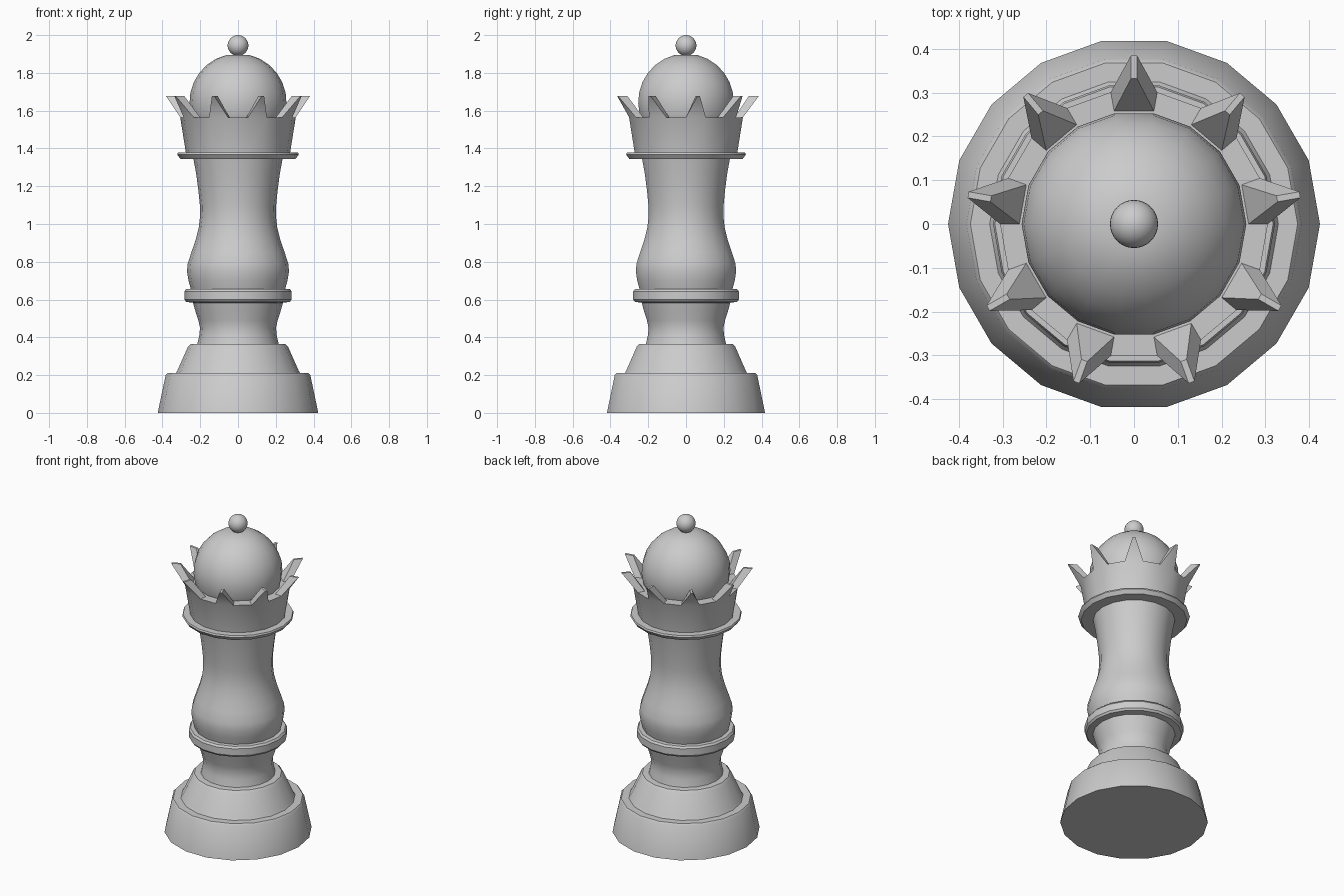
import bpy, bmesh, math
from mathutils import Vector

if "Cube" in bpy.data.objects:
    bpy.data.objects.remove(bpy.data.objects["Cube"])

SIDES = 18


def finish(name, bm):
    bmesh.ops.recalc_face_normals(bm, faces=bm.faces)
    me = bpy.data.meshes.new(name)
    bm.to_mesh(me)
    bm.free()
    ob = bpy.data.objects.new(name, me)
    bpy.context.collection.objects.link(ob)
    bpy.ops.object.select_all(action='DESELECT')
    ob.select_set(True)
    bpy.context.view_layer.objects.active = ob
    bpy.ops.object.shade_smooth_by_angle(angle=math.radians(30))
    return ob


def lathe(profile, cap_bottom=False, cap_top=False):
    """Turn a (radius, z) profile into an 18-sided surface."""
    bm = bmesh.new()
    rings = []
    for r, z in profile:
        rings.append([bm.verts.new((r * math.cos(2 * math.pi * i / SIDES),
                                    r * math.sin(2 * math.pi * i / SIDES), z))
                      for i in range(SIDES)])
    for a, b in zip(rings, rings[1:]):
        for i in range(SIDES):
            j = (i + 1) % SIDES
            bm.faces.new((a[i], a[j], b[j], b[i]))
    if cap_bottom:
        bm.faces.new(rings[0][::-1])
    if cap_top:
        bm.faces.new(rings[-1])
    # consistent outward winding for open shells
    me_ok = bm
    return me_ok


# Stepped foot
finish("base", lathe([(0.425, 0), (0.383, 0.2), (0.374, 0.21), (0.33, 0.21),
                      (0.322, 0.222), (0.265, 0.35), (0.252, 0.364), (0.215, 0.366)],
                     cap_bottom=True))

# Waisted neck
finish("neck", lathe([(0.215, 0.366), (0.205, 0.41), (0.201, 0.45), (0.21, 0.49),
                      (0.226, 0.54), (0.238, 0.583)]))

# Collar ring
finish("collar", lathe([(0.238, 0.583), (0.275, 0.588), (0.284, 0.6), (0.284, 0.643),
                        (0.275, 0.655), (0.25, 0.656)]))

# Bulging stem
finish("stem", lathe([(0.25, 0.656), (0.262, 0.7), (0.27, 0.75), (0.266, 0.79),
                      (0.247, 0.85), (0.226, 0.91), (0.208, 0.98), (0.201, 1.04),
                      (0.202, 1.1), (0.21, 1.18), (0.222, 1.27), (0.236, 1.345)]))

# Thin flange under the crown
finish("flange", lathe([(0.236, 1.345), (0.305, 1.345), (0.322, 1.368),
                        (0.318, 1.378), (0.276, 1.378)]))

# Crown band, with spikes pulled out of every second rim face
RIM = 1.565
crown = lathe([(0.276, 1.378), (0.306, RIM), (0.262, RIM)])
rim = [f for f in crown.faces if all(abs(v.co.z - RIM) < 1e-4 for v in f.verts)]


def face_angle(f):
    c = f.calc_center_median()
    return math.degrees(math.atan2(c.y, c.x))


picked = [f for f in rim if round((face_angle(f) - 90) / 20) % 2 == 0]
for f in bmesh.ops.extrude_discrete_faces(crown, faces=picked)["faces"]:
    a = math.radians(face_angle(f))
    out = Vector((math.cos(a), math.sin(a), 0))
    side = Vector((-math.sin(a), math.cos(a), 0))
    for v in f.verts:
        r = 0.385 if v.co.dot(out) > 0.28 else 0.332
        s = math.copysign(0.007, v.co.dot(side))
        v.co = out * r + side * s + Vector((0, 0, 1.677))
finish("crown", crown)

# Dome
dome = [(0.262, RIM), (0.244, RIM)]
dome += [(0.257 * math.cos(math.radians(t)), 1.645 + 0.257 * math.sin(math.radians(t)))
         for t in range(-15, 80, 13)]
finish("dome", lathe(dome, cap_top=True))

# Finial ball
ball = bmesh.new()
bmesh.ops.create_uvsphere(ball, u_segments=32, v_segments=16, radius=0.055)
bmesh.ops.translate(ball, verts=ball.verts, vec=(0, 0, 1.945))
finish("finial", ball)
